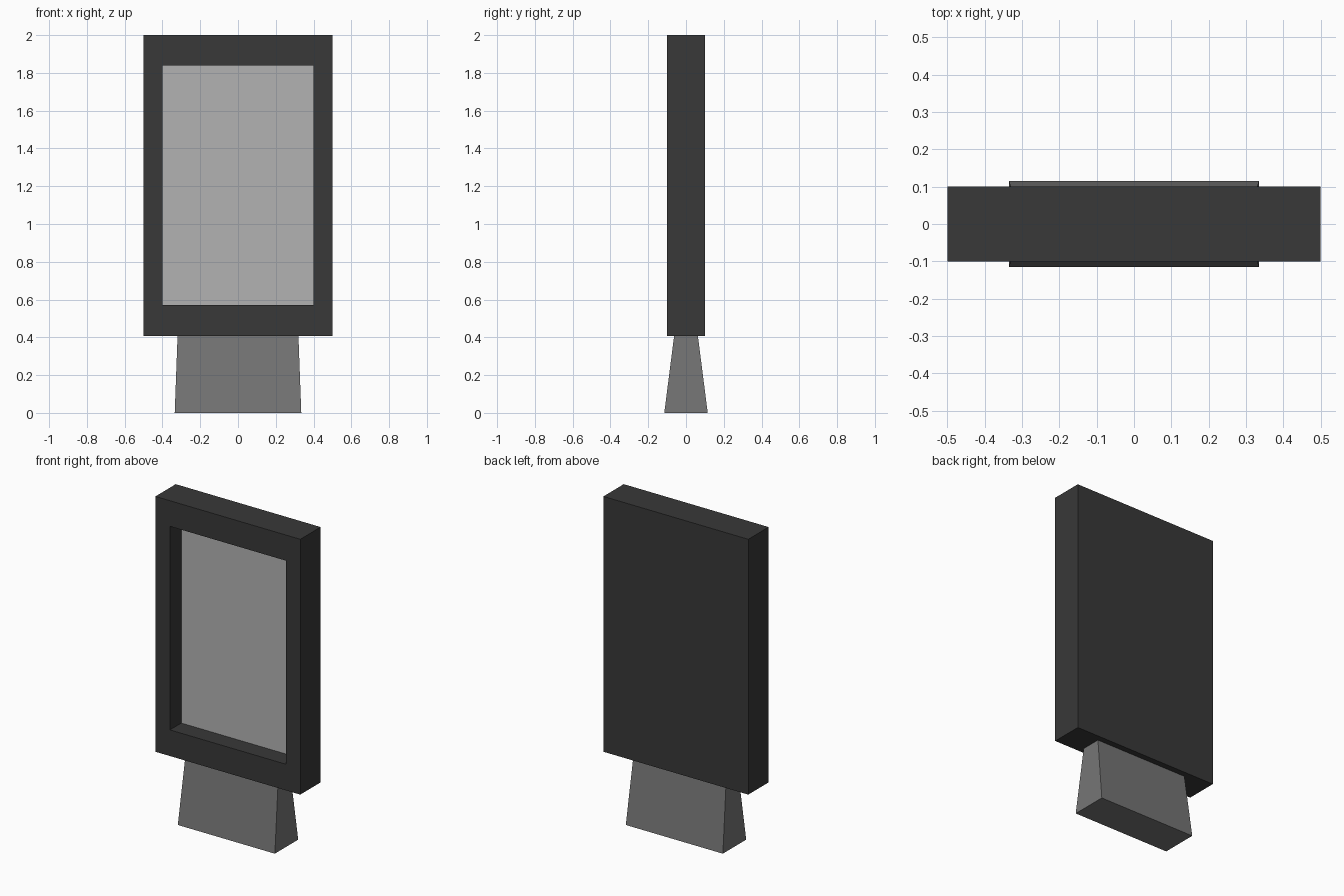
import bpy, bmesh
from mathutils import Vector

if "Cube" in bpy.data.objects:
    bpy.data.objects.remove(bpy.data.objects["Cube"])


def material(name, v):
    m = bpy.data.materials.new(name)
    m.diffuse_color = (v, v, v, 1)
    m.use_nodes = True
    m.node_tree.nodes["Principled BSDF"].inputs["Base Color"].default_value = m.diffuse_color
    return m


def finish(bm, name, *mats):
    bmesh.ops.recalc_face_normals(bm, faces=bm.faces)
    mesh = bpy.data.meshes.new(name)
    bm.to_mesh(mesh)
    bm.free()
    for m in mats:
        mesh.materials.append(m)
    ob = bpy.data.objects.new(name, mesh)
    bpy.context.collection.objects.link(ob)
    return ob


def box(x, y, z0, z1):
    bm = bmesh.new()
    bmesh.ops.create_cube(bm, size=2)
    for v in bm.verts:
        v.co = Vector((v.co.x * x, v.co.y * y, z1 if v.co.z > 0 else z0))
    return bm


dark = material("dark_casing", 0.04)
light = material("screen_grey", 0.45)
mid = material("stand_grey", 0.18)

# Casing: box with the front face inset and pushed back to form the recessed screen
bm = box(0.5, 0.1, 0.407, 2.0)
front = min(bm.faces, key=lambda f: f.calc_center_median().y)
bmesh.ops.inset_individual(bm, faces=[front], thickness=0.1)
for v in front.verts:
    v.co.x = 0.4 if v.co.x > 0 else -0.4
    v.co.z = 1.84 if v.co.z > 1.2 else 0.57
screen = bmesh.ops.extrude_discrete_faces(bm, faces=[front])["faces"][0]
for v in screen.verts:
    v.co.y += 0.112
screen.material_index = 1
finish(bm, "display_casing", dark, light)

# Stand: block tapering up to the casing
bm = box(0.335, 0.115, 0, 0.407)
for v in bm.verts:
    if v.co.z > 0.2:
        v.co.x *= 0.32 / 0.335
        v.co.y *= 0.063 / 0.115
finish(bm, "stand", mid)
